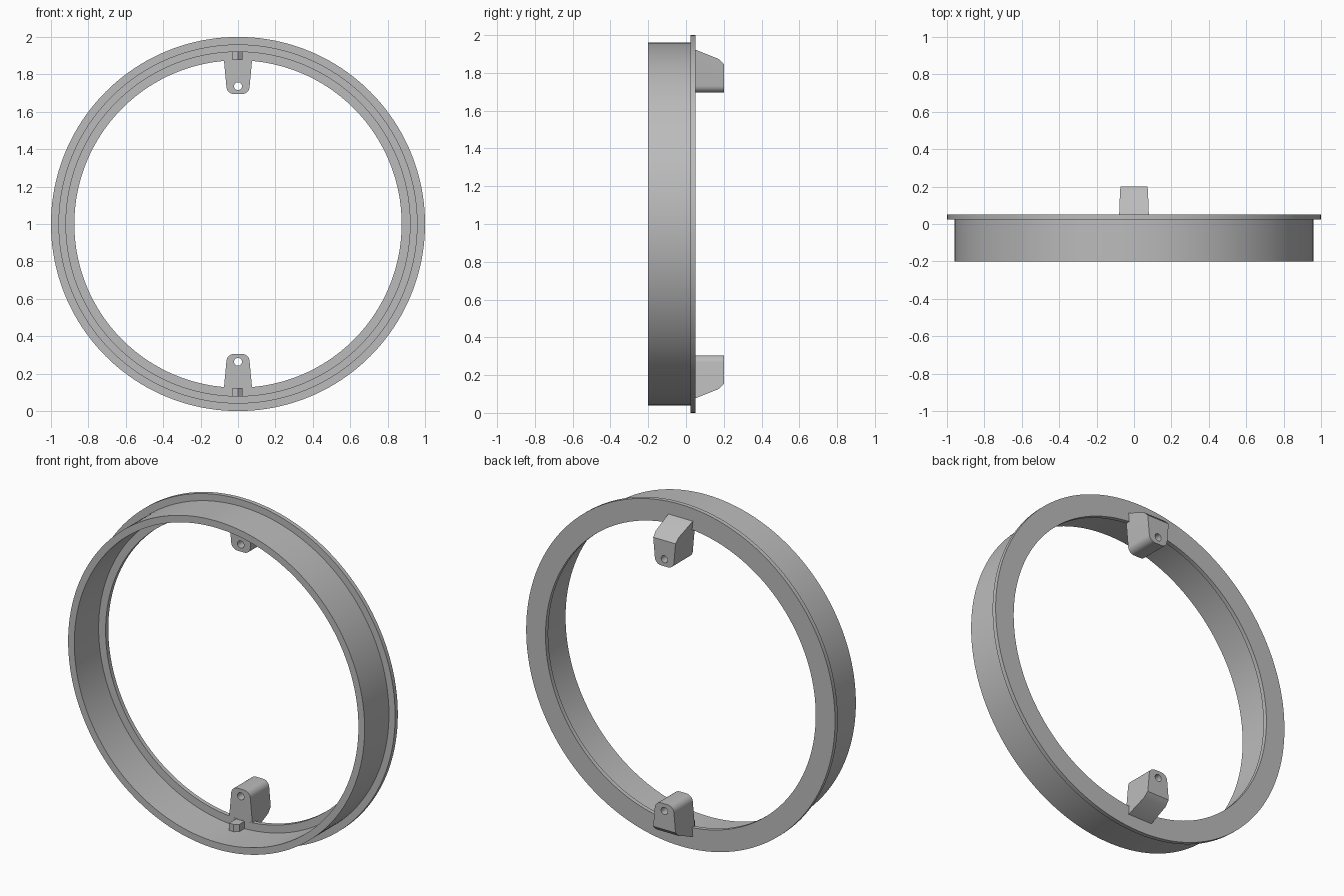
import bpy, bmesh, math
from mathutils import Vector, Matrix

cube = bpy.data.objects.get("Cube")
if cube:
    bpy.data.objects.remove(cube, do_unlink=True)

grey = bpy.data.materials.new("plain grey")
grey.use_nodes = True
colour = (0.5, 0.5, 0.5, 1)
grey.diffuse_color = colour
grey.node_tree.nodes["Principled BSDF"].inputs["Base Color"].default_value = colour

CENTRE = Vector((0, 0, 1))
LIP_Y = 0.025


def finish(bm, name, smooth=True):
    bmesh.ops.recalc_face_normals(bm, faces=bm.faces)
    mesh = bpy.data.meshes.new(name)
    bm.to_mesh(mesh)
    bm.free()
    mesh.materials.append(grey)
    obj = bpy.data.objects.new(name, mesh)
    bpy.context.collection.objects.link(obj)
    if smooth:
        shade(obj)
    return obj


def shade(obj):
    bpy.ops.object.select_all(action='DESELECT')
    obj.select_set(True)
    bpy.context.view_layer.objects.active = obj
    bpy.ops.object.shade_smooth_by_angle(angle=math.radians(30))


def extrude(bm, points, offset):
    face = bm.faces.new([bm.verts.new(p) for p in points])
    new = bmesh.ops.extrude_face_region(bm, geom=[face])["geom"]
    verts = [g for g in new if isinstance(g, bmesh.types.BMVert)]
    bmesh.ops.translate(bm, verts=verts, vec=offset)


def flip_for(bm, side):
    # Heights are measured from the ring centre; side -1 mirrors downwards
    bmesh.ops.transform(bm, matrix=Matrix.Translation(CENTRE) @ Matrix.Diagonal((1, 1, side, 1)),
                        verts=bm.verts)


# Ring: cylindrical band with an outward flange and an inward lip
profile = [(0.92, -0.2), (0.96, -0.2), (0.96, LIP_Y), (1, LIP_Y),
           (1, 0.05), (0.875, 0.05), (0.875, LIP_Y), (0.92, LIP_Y)]
bm = bmesh.new()
verts = [bm.verts.new((r, y, 1)) for r, y in profile]
edges = [bm.edges.new((verts[i - 1], v)) for i, v in enumerate(verts)]
bmesh.ops.spin(bm, geom=verts + edges, cent=CENTRE, axis=(0, 1, 0),
               angle=math.tau, steps=160, use_merge=True)
bmesh.ops.remove_doubles(bm, verts=bm.verts, dist=0.0005)
finish(bm, "flanged_ring")


def lug(name, side):
    # Tapered outline with a rounded inner end
    right = [(0.086, 0.996)]
    radius, steps = 0.04, 8
    for i in range(steps + 1):
        a = math.radians(-5 - 85 * i / steps)
        right.append((0.022 + radius * math.cos(a), 0.735 + radius * math.sin(a)))
    outline = right + [(-x, z) for x, z in reversed(right)]
    bm = bmesh.new()
    extrude(bm, [(x, LIP_Y + 0.0005, z) for x, z in outline], (0, 0.1745, 0))
    # Sloping back with an eased edge
    for point, normal in (((0, 0.05, 0.996), (0, 1, 1)),
                          ((0, 0.172, 0.874), (0, 0.4, 1)),
                          ((0, 0.19, 0.866), (0, 1.2, 1))):
        cut = bmesh.ops.bisect_plane(bm, geom=bm.verts[:] + bm.edges[:] + bm.faces[:],
                                     plane_co=point, plane_no=normal, clear_outer=True)
        rim = [g for g in cut["geom_cut"] if isinstance(g, bmesh.types.BMEdge)]
        bmesh.ops.edgenet_fill(bm, edges=rim)
    flip_for(bm, side)
    obj = finish(bm, name, smooth=False)

    # Screw hole through the lug
    bm = bmesh.new()
    hole = [(0.021 * math.cos(math.tau * i / 32), -0.1,
             0.737 + 0.021 * math.sin(math.tau * i / 32)) for i in range(32)]
    extrude(bm, hole, (0, 0.5, 0))
    flip_for(bm, side)
    cutter = finish(bm, name + "_hole_cutter", smooth=False)
    cutter.hide_render = True
    mod = obj.modifiers.new("hole", 'BOOLEAN')
    mod.object, mod.operation, mod.solver = cutter, 'DIFFERENCE', 'EXACT'
    bpy.context.view_layer.objects.active = obj
    bpy.ops.object.modifier_apply(modifier=mod.name)
    bpy.data.objects.remove(cutter, do_unlink=True)
    shade(obj)


def peg(name, side):
    # Small locating peg with one bevelled front corner
    bm = bmesh.new()
    plan = [(-0.03, 0.03), (-0.03, -0.04), (0, -0.04), (0.025, -0.02), (0.025, 0.03)]
    extrude(bm, [(x, y, 0.877) for x, y in plan], (0, 0, 0.047))
    flip_for(bm, side)
    finish(bm, name, smooth=False)


for label, side in (("upper", 1), ("lower", -1)):
    lug(label + "_mounting_lug", side)
    peg(label + "_locating_peg", side)
